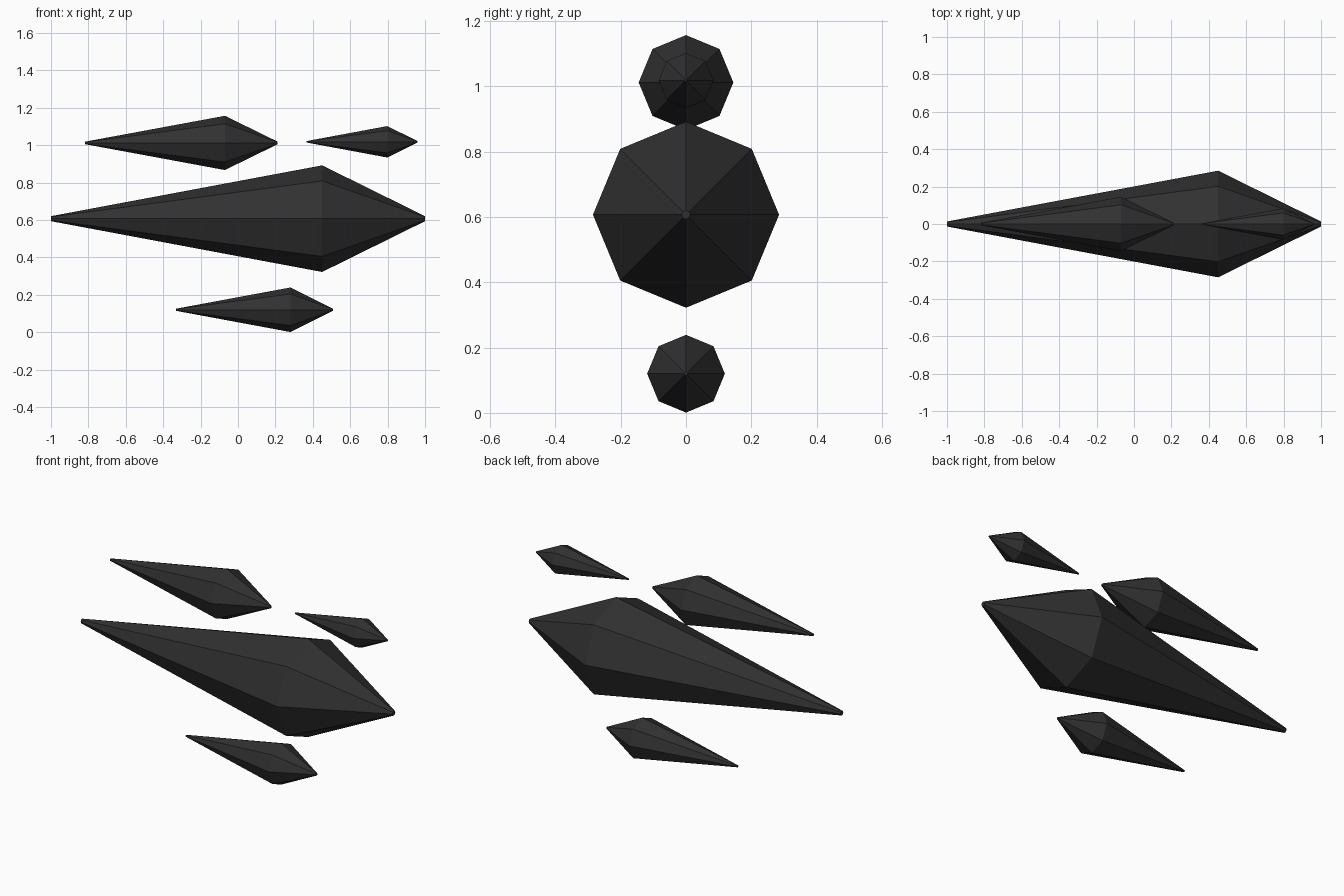
import bpy, bmesh
from math import cos, sin, tau

if "Cube" in bpy.data.objects:
    bpy.data.objects.remove(bpy.data.objects["Cube"])

SIDES = 8

# Shared dark stone material
dark = bpy.data.materials.new("dark_stone")
dark.diffuse_color = (0.03, 0.03, 0.03, 1)
dark.use_nodes = True
dark.node_tree.nodes["Principled BSDF"].inputs["Base Color"].default_value = dark.diffuse_color


def shard(name, x_tail, x_belly, x_nose, radius, z):
    """Eight-sided crystal along x with tiny blunt ends."""
    tip = radius * 0.047
    bm = bmesh.new()
    rings = [[bm.verts.new((x, r * cos(tau * i / SIDES), z + r * sin(tau * i / SIDES)))
              for i in range(SIDES)]
             for x, r in ((x_tail, tip), (x_belly, radius), (x_nose, tip))]
    for a, b in zip(rings, rings[1:]):
        for i in range(SIDES):
            j = (i + 1) % SIDES
            bm.faces.new((a[i], a[j], b[j], b[i]))
    bm.faces.new(rings[0])
    bm.faces.new(rings[-1])
    bmesh.ops.recalc_face_normals(bm, faces=bm.faces)
    mesh = bpy.data.meshes.new(name)
    bm.to_mesh(mesh)
    bm.free()
    mesh.materials.append(dark)
    obj = bpy.data.objects.new(name, mesh)
    bpy.context.collection.objects.link(obj)


# Main crystal and its three smaller companions
shard("main_shard", -1.0, 0.45, 1.0, 0.285, 0.607)
shard("upper_left_shard", -0.817, -0.07, 0.212, 0.145, 1.012)
shard("upper_right_shard", 0.367, 0.798, 0.96, 0.084, 1.018)
shard("lower_shard", -0.332, 0.28, 0.507, 0.119, 0.12)
